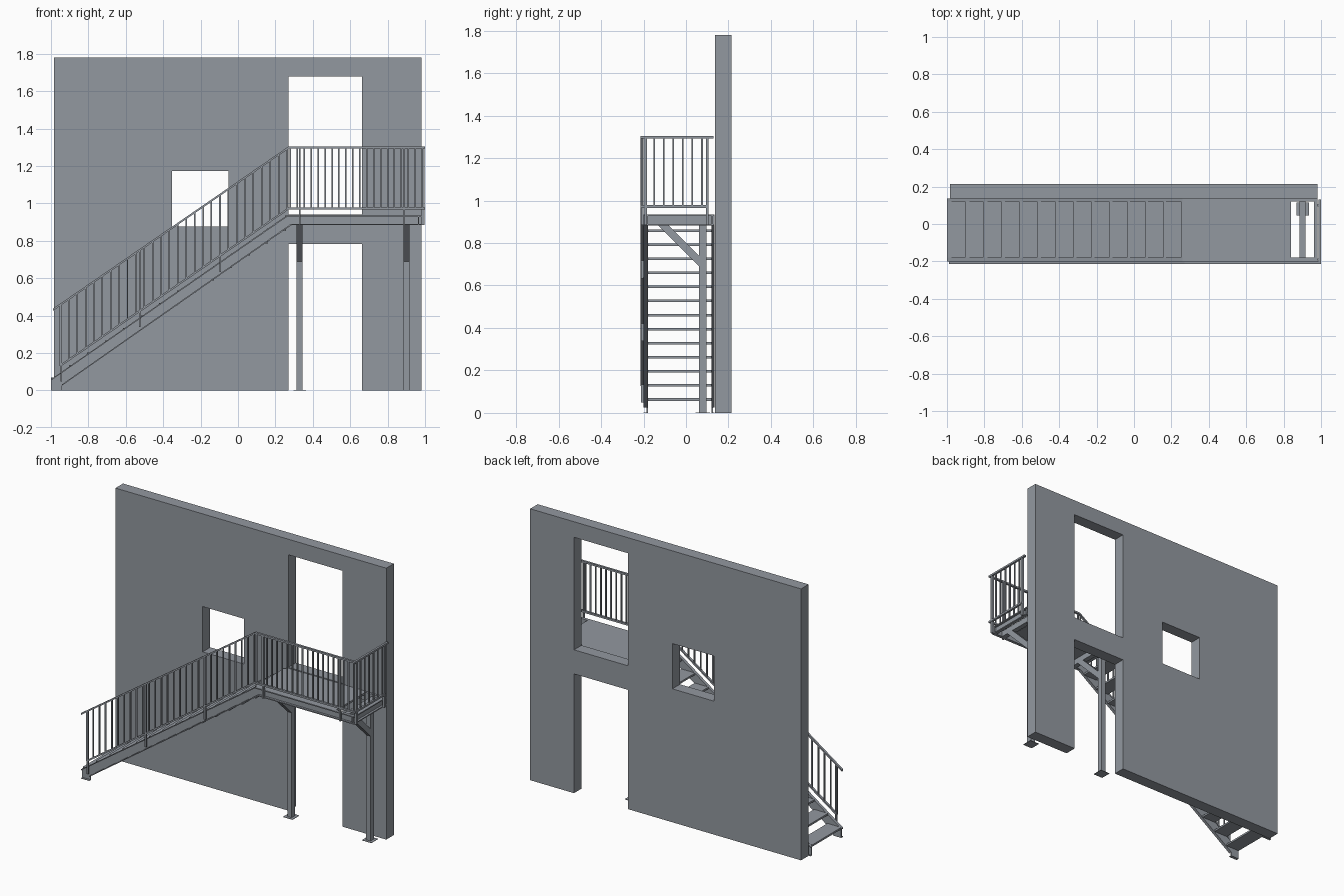
import bpy, bmesh, math
from mathutils import Vector

if "Cube" in bpy.data.objects:
    bpy.data.objects.remove(bpy.data.objects["Cube"])

mat = bpy.data.materials.new("slate_grey")
mat.diffuse_color = (0.29, 0.315, 0.35, 1)
mat.use_nodes = True
mat.node_tree.nodes["Principled BSDF"].inputs["Base Color"].default_value = mat.diffuse_color


def finish(name, bm):
    bmesh.ops.recalc_face_normals(bm, faces=bm.faces[:])
    me = bpy.data.meshes.new(name)
    bm.to_mesh(me)
    bm.free()
    me.materials.append(mat)
    ob = bpy.data.objects.new(name, me)
    bpy.context.collection.objects.link(ob)
    return ob


def extrude_faces(bm, vec):
    """closed solid from the current faces"""
    r = bmesh.ops.extrude_face_region(bm, geom=bm.faces[:], use_keep_orig=True)
    vs = [g for g in r["geom"] if isinstance(g, bmesh.types.BMVert)]
    bmesh.ops.translate(bm, verts=vs, vec=vec)


def prism(name, pts, y0, y1):
    """x-z outline extruded along y"""
    bm = bmesh.new()
    bm.faces.new([bm.verts.new((x, y0, z)) for x, z in pts])
    extrude_faces(bm, (0, y1 - y0, 0))
    return finish(name, bm)


def add_box(bm, x0, x1, y0, y1, z0, z1):
    r = bmesh.ops.create_cube(bm, size=1)
    for v in r["verts"]:
        v.co = Vector(((x0 + x1) / 2 + v.co.x * (x1 - x0),
                       (y0 + y1) / 2 + v.co.y * (y1 - y0),
                       (z0 + z1) / 2 + v.co.z * (z1 - z0)))


def boxes(name, items):
    bm = bmesh.new()
    for b in items:
        add_box(bm, *b)
    return finish(name, bm)


# wall with window and two door openings
xs = [-0.985, -0.352, -0.052, 0.27, 0.662, 0.98]
zs = [0, 0.782, 0.875, 0.94, 1.172, 1.678, 1.78]
holes = {(1, 2), (1, 3), (3, 0), (3, 3), (3, 4)}
bm = bmesh.new()
grid = [[bm.verts.new((x, 0.137, z)) for z in zs] for x in xs]
for i in range(len(xs) - 1):
    for j in range(len(zs) - 1):
        if (i, j) not in holes:
            bm.faces.new((grid[i][j], grid[i + 1][j], grid[i + 1][j + 1], grid[i][j + 1]))
extrude_faces(bm, (0, 0.078, 0))
bmesh.ops.recalc_face_normals(bm, faces=bm.faces[:])
bmesh.ops.dissolve_limit(bm, angle_limit=0.01, verts=bm.verts[:], edges=bm.edges[:])
finish("wall", bm)

# channel stringers running into the landing edge beams
T = 0.007
outline = [(-1, 0), (-0.94, 0), (-0.94, 0.026), (0.285, 0.883), (0.98, 0.883),
           (0.98, 0.935), (0.26, 0.935), (-0.985, 0.07), (-1, 0.06)]
top = [(-1, 0.06), (-0.985, 0.07), (0.26, 0.935), (0.98, 0.935),
       (0.98, 0.935 - T), (0.262, 0.935 - T), (-0.985, 0.07 - T), (-1, 0.06 - T)]
low = [(-0.94, 0.026), (0.285, 0.883), (0.98, 0.883),
       (0.98, 0.883 + T), (0.283, 0.883 + T), (-0.94, 0.026 + T)]
for side, web, tip in (("front", -0.18, -0.2), ("back", 0.12, 0.135)):
    s = 1 if tip > web else -1
    prism(side + "_stringer_web", outline, web, web + s * 0.006)
    prism(side + "_stringer_top_flange", top, web, tip)
    prism(side + "_stringer_bottom_flange", low, web, tip)
    boxes(side + "_foot_plate", [(-1, -0.94, min(web, tip), max(web, tip), 0, 0.003)])

# open treads
boxes("treads", [(-1 + 0.0963 * i, -0.9 + 0.0963 * i, -0.18, 0.12,
                  0.057 + 0.0663 * i, 0.069 + 0.0663 * i) for i in range(13)])

# landing deck and end beam
boxes("landing_deck", [(0.25, 0.84, -0.18, 0.12, 0.922, 0.935)])
boxes("landing_end_beam", [(0.962, 0.968, -0.2, 0.135, 0.883, 0.935),
                           (0.962, 0.982, -0.2, 0.135, 0.928, 0.935),
                           (0.962, 0.982, -0.2, 0.135, 0.883, 0.89)])

# support posts with cross beams, diagonal braces and base plates
for n, x in (("left", 0.33), ("right", 0.902)):
    h = 0.016
    boxes(n + "_post", [(x - h, x + h, 0.062, 0.097, 0.002, 0.885)])
    boxes(n + "_base_plate", [(x - 0.034, x + 0.034, 0.045, 0.114, 0, 0.003)])
    boxes(n + "_cross_beam", [(x - h, x + h, -0.18, 0.12, 0.883, 0.921)])
    bm = bmesh.new()
    bm.faces.new([bm.verts.new((x - h, y, z)) for y, z in
                  ((0.062, 0.69), (0.062, 0.74), (-0.083, 0.884), (-0.133, 0.884))])
    extrude_faces(bm, (2 * h, 0, 0))
    finish(n + "_brace", bm)

# railing: sloped flight, then level landing, then return to the wall
KX, KT, KB, SL = 0.27, 1.304, 0.978, 0.6885


def rail_z(x, level):
    return level - max(0, KX - x) * SL


RY0, RY1 = -0.214, -0.2
for name, x0, level, t in (("handrail", -0.99, KT, 0.012), ("lower_rail", -0.95, KB, 0.012)):
    a = rail_z(x0, level)
    prism(name, [(x0, a), (KX, level), (1, level), (1, level - t),
                 (KX, level - t), (x0, a - t)], RY0, RY1)
    boxes("return_" + name, [(0.986, 1, RY1, 0.13 if level == KT else 0.105, level - t, level)])

# balusters
bars = []
for i in range(28):
    x = -0.95 + i * 0.0449
    bars.append((x - 0.004, x + 0.004, -0.211, -0.203, rail_z(x, KB) - 0.008, rail_z(x, KT) - 0.008))
for i in range(20):
    x = 0.28 + i * 0.0371
    bars.append((x - 0.004, x + 0.004, -0.211, -0.203, KB - 0.006, KT - 0.006))
for i in range(6):
    y = -0.15 + i * 0.045
    bars.append((0.989, 0.997, y - 0.004, y + 0.004, KB - 0.006, KT - 0.006))
boxes("balusters", bars)

# railing posts reaching down to the stringer
posts = []
for x in (-0.945, -0.525, -0.095, 0.33, 0.887):
    posts.append((x - 0.005, x + 0.005, -0.213, -0.2,
                  rail_z(x, 0.885), rail_z(x, KT) - 0.008))
for y in (-0.19, 0.1):
    posts.append((0.982, 0.998, y - 0.006, y + 0.006, 0.885, KT - 0.006))
boxes("railing_posts", posts)
